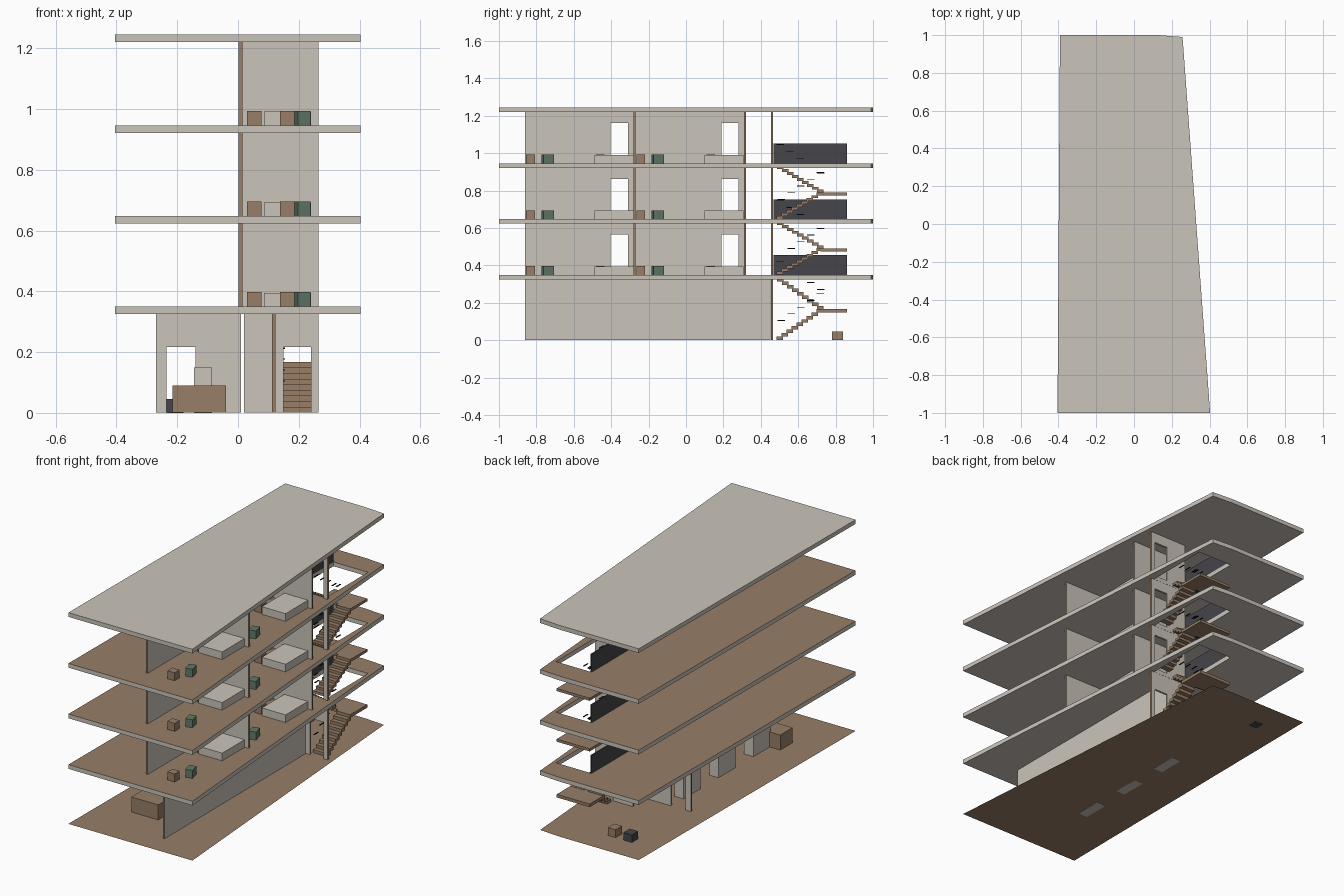
import bpy, bmesh
from mathutils import Matrix, Vector

cube = bpy.data.objects.get("Cube")
if cube:
    bpy.data.objects.remove(cube, do_unlink=True)


def material(name, rgb):
    m = bpy.data.materials.new(name)
    m.use_nodes = True
    m.diffuse_color = (*rgb, 1)
    m.node_tree.nodes["Principled BSDF"].inputs["Base Color"].default_value = (*rgb, 1)
    return m


PLASTER = material("pale plaster", (0.59, 0.55, 0.49))
WOOD = material("brown wood", (0.31, 0.21, 0.135))
GREEN = material("green fabric", (0.12, 0.19, 0.14))
DARK = material("dark panel", (0.06, 0.06, 0.07))
BLACK = material("black metal", (0.01, 0.01, 0.012))


def finish(name, bm, mats):
    mesh = bpy.data.meshes.new(name)
    bmesh.ops.recalc_face_normals(bm, faces=bm.faces[:])
    bm.to_mesh(mesh)
    bm.free()
    for m in mats:
        mesh.materials.append(m)
    ob = bpy.data.objects.new(name, mesh)
    bpy.context.collection.objects.link(ob)
    return ob


def add_box(bm, x0, x1, y0, y1, z0, z1, turn=0):
    mid = Vector(((x0 + x1) / 2, (y0 + y1) / 2, (z0 + z1) / 2))
    mat = (Matrix.Translation(mid) @ Matrix.Rotation(turn, 4, "Z")
           @ Matrix.Diagonal((x1 - x0, y1 - y0, z1 - z0, 1)))
    return bmesh.ops.create_cube(bm, size=1, matrix=mat)["verts"]


def box(name, mat, *size, turn=0):
    bm = bmesh.new()
    add_box(bm, *size, turn=turn)
    return finish(name, bm, [mat])


def wall(name, axis, at, start, end, z0, z1, doors=()):
    """Thin wall along x or y with door openings and wooden end faces."""
    bm = bmesh.new()

    def piece(a, b, low):
        side = (at - T, at + T)
        add_box(bm, *((a, b) + side if axis == 0 else side + (a, b)), low, z1)

    pos = start
    for a, b in doors:
        piece(pos, a, z0)
        piece(a, b, z0 + DOOR)
        pos = b
    piece(pos, end, z0)
    bm.normal_update()
    for f in bm.faces:
        c = f.calc_center_median()[axis]
        if abs(f.normal[axis]) > 0.9 and (abs(c - start) < 0.001 or abs(c - end) < 0.001):
            f.material_index = 1
    finish(name, bm, [PLASTER, WOOD])


T, DOOR, THICK = 0.006, 0.215, 0.025
OUTLINE = [(-0.405, -1), (0.403, -1), (0.257, 0.99), (0.13, 1), (-0.392, 1)]
STAIRWELL = [(0.02, 0.467), (0.245, 0.467), (0.245, 0.86), (0.02, 0.86)]
FLOORS = [0, 0.35, 0.648, 0.946]
ROOF = 1.245


def plate(name, top, thick, mats, hole=False):
    """Tapered floor plate; the upward faces take the second material."""
    bm = bmesh.new()
    for loop in [OUTLINE] + ([STAIRWELL] if hole else []):
        vs = [bm.verts.new((x, y, top)) for x, y in loop]
        for i, v in enumerate(vs):
            bm.edges.new((v, vs[i - 1]))
    bmesh.ops.triangle_fill(bm, edges=bm.edges[:], use_beauty=True, normal=(0, 0, 1))
    if thick:
        ext = bmesh.ops.extrude_face_region(bm, geom=bm.faces[:], use_keep_orig=True)
        low = [g for g in ext["geom"] if isinstance(g, bmesh.types.BMVert)]
        bmesh.ops.translate(bm, verts=low, vec=(0, 0, -thick))
    bmesh.ops.recalc_face_normals(bm, faces=bm.faces[:])
    for f in bm.faces:
        f.material_index = int(f.normal.z > 0.5)
    finish(name, bm, mats)


# Floor plates and roof
plate("ground_floor", 0.001, 0, [WOOD, WOOD])
for n, z in enumerate(FLOORS[1:], 1):
    plate(f"floor_plate_{n}", z, THICK, [PLASTER, WOOD], hole=True)
plate("roof", ROOF, THICK, [PLASTER, PLASTER])

# Ground floor walls
g0, g1 = 0.0015, FLOORS[1] - THICK
wall("ground_long_wall", 1, 0.118, -0.86, 0.453, g0, g1)
wall("ground_cross_wall", 0, 0.335, -0.27, 0.01, g0, g1, [(-0.235, -0.14)])

# Ground floor furniture
box("desk", WOOD, -0.215, -0.04, -0.685, -0.57, g0, 0.09)
for i in range(3):
    y = -0.5 + 0.325 * i
    box(f"display_block_{i + 1}", PLASTER, -0.145, -0.085, y - 0.08, y + 0.08, 0, 0.15)
box("dark_seat", DARK, -0.235, -0.18, 0.78, 0.84, 0, 0.045)
box("wood_seat", WOOD, -0.13, -0.08, 0.78, 0.84, g0, 0.048)

# Stair wall on every level
for n, z in enumerate(FLOORS):
    top = (FLOORS + [ROOF])[n + 1] - THICK
    wall(f"stair_wall_{n}", 0, 0.46, 0.02, 0.265, max(z, g0), top, [(0.15, 0.24)])

# Upper floors: walls, two bedrooms, stair guard
for n, z in enumerate(FLOORS[1:], 1):
    top = (FLOORS + [ROOF])[n + 1] - THICK
    wall(f"long_wall_{n}", 1, 0.008, -0.86, 0.315, z, top, [(-0.405, -0.31), (0.19, 0.28)])
    box(f"stair_guard_{n}", DARK, 0.012, 0.02, 0.467, 0.86, z, z + 0.105)
    for room, y in (("front", -0.275), ("back", 0.315)):
        tag = f"{room}_{n}"
        wall("cross_wall_" + tag, 0, y, 0.014, 0.265, z, top)
        box("bed_" + tag, PLASTER, 0.085, 0.24, y - 0.215, y - 0.007, z, z + 0.045)
        box("nightstand_" + tag, WOOD, 0.03, 0.077, y - 0.205, y - 0.16, z, z + 0.047)
        box("stool_" + tag, WOOD, 0.138, 0.186, y - 0.58, y - 0.533, z, z + 0.047)
        box("armchair_" + tag, GREEN, 0.19, 0.232, y - 0.494, y - 0.436, z, z + 0.047, turn=0.25)

# Stairs: two flights around a landing, with short handrail bars
STEPS = 9
for n in range(3):
    z0, rise = FLOORS[n], (FLOORS[n + 1] - FLOORS[n]) / (2 * STEPS + 1)
    run = 0.24 / STEPS
    bm = bmesh.new()
    mid = z0 + STEPS * rise
    for i in range(STEPS):
        y = 0.485 + run * i
        z = z0 + rise * i + 0.0015
        add_box(bm, 0.15, 0.24, y, y + run + 0.008, z, z + rise)
        y = 0.735 - run * i
        z = mid + rise * i
        add_box(bm, 0.025, 0.125, y - run - 0.008, y, z, z + rise)
    add_box(bm, 0.025, 0.24, 0.72, 0.86, mid - rise, mid)
    finish(f"stairs_{n}", bm, [WOOD])

    rails = bmesh.new()
    for i in range(5):
        y, z = 0.51 + 0.052 * i, z0 + 0.105 + 0.036 * i
        add_box(rails, 0.148, 0.154, y - 0.02, y + 0.02, z - 0.002, z + 0.002)
        y, z = 0.72 - 0.054 * i, mid + 0.105 + 0.038 * i
        add_box(rails, 0.119, 0.125, y - 0.02, y + 0.02, z - 0.002, z + 0.002)
    finish(f"stair_rails_{n}", rails, [BLACK])
